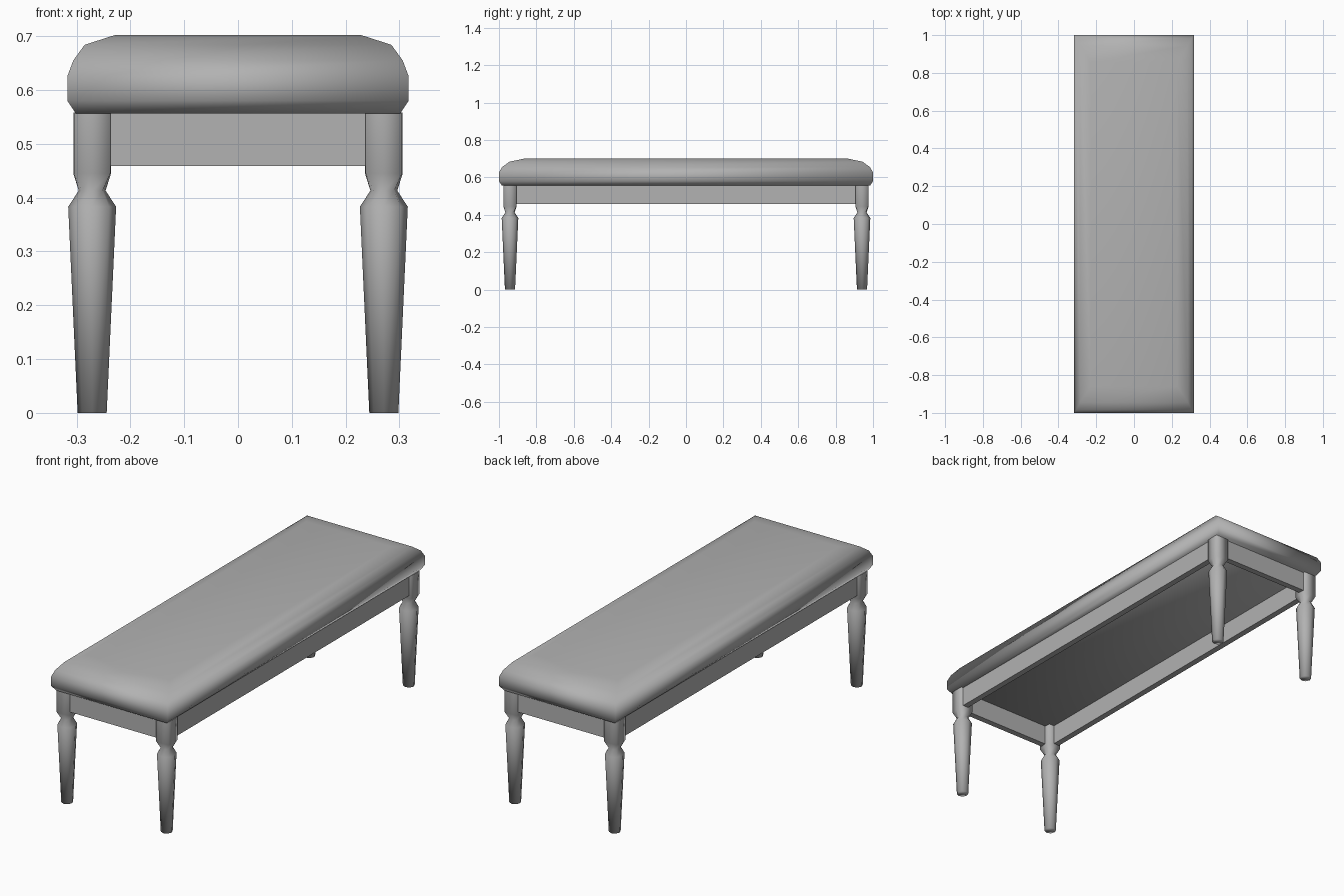
import bpy, bmesh, math

if "Cube" in bpy.data.objects:
    bpy.data.objects.remove(bpy.data.objects["Cube"])

grey = bpy.data.materials.new("mid_grey")
grey.diffuse_color = (0.445, 0.445, 0.445, 1)
grey.use_nodes = True
grey.node_tree.nodes["Principled BSDF"].inputs["Base Color"].default_value = grey.diffuse_color


def loft(name, rings, angle):
    """Skin a stack of equal-length vertex rings, cap both ends and smooth."""
    bm = bmesh.new()
    loops = [[bm.verts.new(p) for p in ring] for ring in rings]
    n = len(loops[0])
    for a, b in zip(loops, loops[1:]):
        for i in range(n):
            j = (i + 1) % n
            bm.faces.new((a[i], a[j], b[j], b[i]))
    bm.faces.new(loops[0][::-1])
    bm.faces.new(loops[-1])
    bmesh.ops.recalc_face_normals(bm, faces=bm.faces)
    mesh = bpy.data.meshes.new(name)
    bm.to_mesh(mesh)
    bm.free()
    mesh.materials.append(grey)
    obj = bpy.data.objects.new(name, mesh)
    bpy.context.collection.objects.link(obj)
    bpy.ops.object.select_all(action='DESELECT')
    obj.select_set(True)
    bpy.context.view_layer.objects.active = obj
    bpy.ops.object.shade_smooth_by_angle(angle=math.radians(angle))
    return obj


def rect(x, y, z, cx=0, cy=0):
    return [(cx + sx * x, cy + sy * y, z)
            for sx, sy in ((1, 1), (-1, 1), (-1, -1), (1, -1))]


def octagon(r, z, corner, cx, cy):
    """Eight-point ring; corner > 1 pushes the diagonal points outward."""
    ring = []
    for i in range(8):
        k = r * corner if i % 2 else r
        a = i * math.pi / 4
        ring.append((cx + k * math.cos(a), cy + k * math.sin(a), z))
    return ring


# Padded seat: half width, half length, height
cushion = [(0.301, 0.984, 0.556), (0.317, 1.0, 0.58), (0.317, 1.0, 0.626),
           (0.306, 0.984, 0.655), (0.285, 0.944, 0.684), (0.229, 0.858, 0.702)]
loft("seat_cushion", [rect(*p) for p in cushion], 100)

# Turned legs (radius, height, corner): octagonal taper and neck, squarish block
LX, LY = 0.271, 0.941
profile = [(0.027, 0, 1), (0.0445, 0.383, 1), (0.025, 0.413, 1.1),
           (0.035, 0.445, 1.36), (0.035, 0.558, 1.36)]
for sy, end in ((-1, "front"), (1, "back")):
    for sx, side in ((-1, "left"), (1, "right")):
        loft(f"{end}_{side}_leg",
             [octagon(*p, sx * LX, sy * LY) for p in profile], 88)

# Rails between the leg blocks, set back slightly from their outer faces
T, INSET = 0.015, 0.01
Z0, Z1 = 0.459, 0.558
OFFSET = 0.035 - INSET - T
for s, end, side in ((-1, "front", "left"), (1, "back", "right")):
    cx, cy = s * (LX + OFFSET), s * (LY + OFFSET)
    loft(f"{end}_rail", [rect(LX - 0.034, T, z, 0, cy) for z in (Z0, Z1)], 30)
    loft(f"{side}_rail", [rect(T, LY - 0.034, z, cx, 0) for z in (Z0, Z1)], 30)
